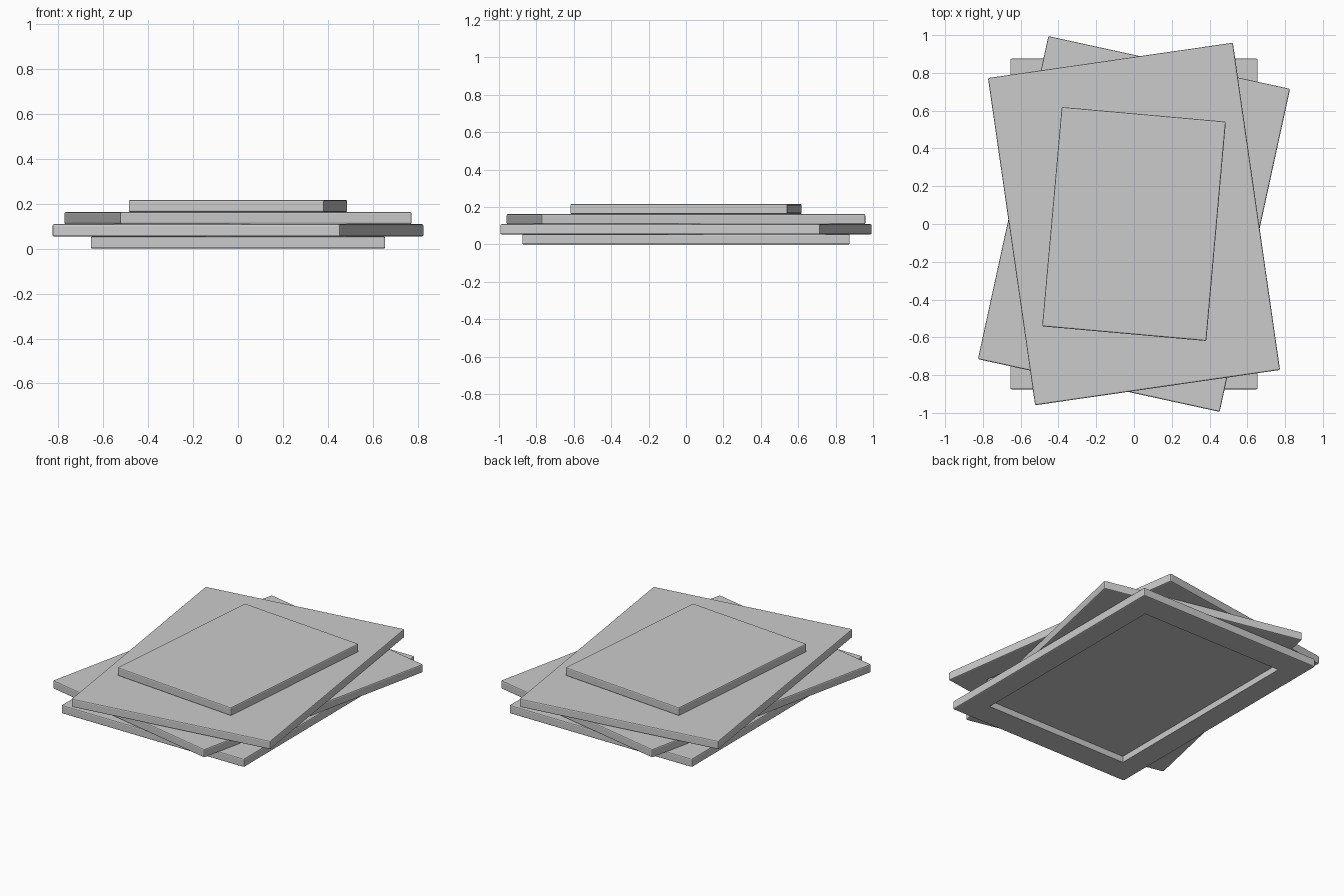
import bpy, bmesh
from math import radians
from mathutils import Matrix

if "Cube" in bpy.data.objects:
    bpy.data.objects.remove(bpy.data.objects["Cube"])

THICK = 0.0542
DEPTH = 0.04      # recess depth in the underside
BEVEL = 0.007


def panel(name, level, angle, scale=1.0):
    """Bevelled rectangular panel with a rectangular recess underneath."""
    hx, hy = 0.655 * scale, 0.875 * scale
    rx, ry = 0.51 * scale, 0.71 * scale
    bm = bmesh.new()
    bmesh.ops.create_cube(bm, size=1.0)
    bmesh.ops.scale(bm, vec=(2 * hx, 2 * hy, THICK), verts=bm.verts)
    bmesh.ops.bevel(bm, geom=bm.edges[:], offset=BEVEL, segments=2,
                    profile=0.5, affect='EDGES')

    # underside recess: inset the bottom face, then push it up
    bm.normal_update()
    bottom = max((f for f in bm.faces if f.normal.z < -0.99),
                 key=lambda f: f.calc_area())
    bmesh.ops.inset_region(bm, faces=[bottom], thickness=0.1)
    for v in bottom.verts:
        v.co.x = rx if v.co.x > 0 else -rx
        v.co.y = ry if v.co.y > 0 else -ry
    floor = bmesh.ops.extrude_discrete_faces(bm, faces=[bottom])['faces'][0]
    bmesh.ops.translate(bm, vec=(0, 0, DEPTH), verts=floor.verts)

    bmesh.ops.recalc_face_normals(bm, faces=bm.faces)
    mesh = bpy.data.meshes.new(name)
    bm.to_mesh(mesh)
    bm.free()
    obj = bpy.data.objects.new(name, mesh)
    obj.matrix_world = (Matrix.Translation((0, 0, THICK * (level + 0.5)))
                        @ Matrix.Rotation(radians(angle), 4, 'Z'))
    bpy.context.collection.objects.link(obj)
    return obj


# stack of twisted panels, bottom to top
panel("bottom_panel", 0, 0)
panel("second_panel", 1, -12.3)
panel("third_panel", 2, 8.2)
panel("small_top_panel", 3, -5.1, 0.666)
